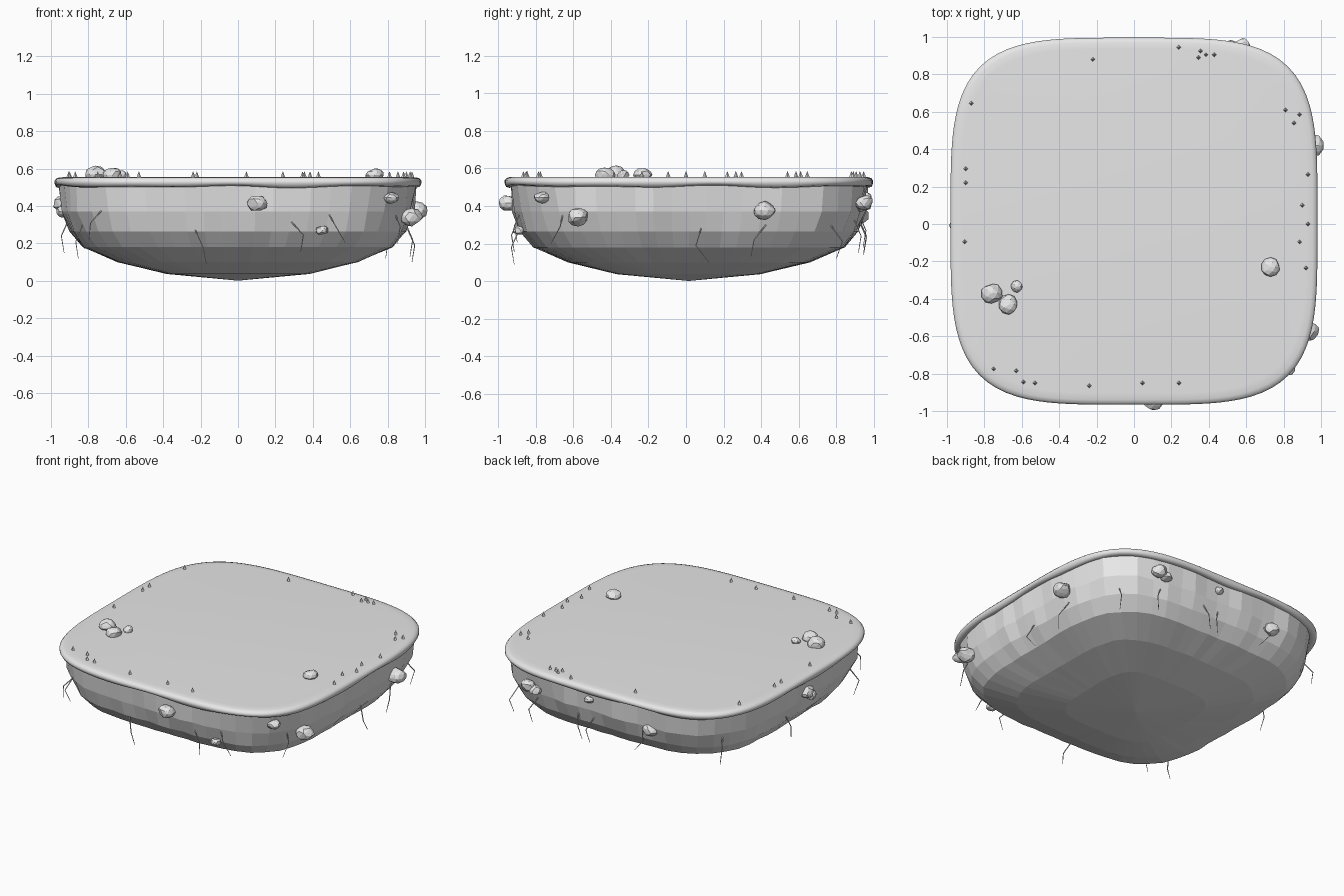
import bpy, bmesh, math, random
from mathutils import Vector

if "Cube" in bpy.data.objects:
    bpy.data.objects.remove(bpy.data.objects["Cube"])

random.seed(7)
CY = 0.015          # plan centre in y
grey = bpy.data.materials.new("stone grey")
grey.diffuse_color = (0.8, 0.8, 0.8, 1)
grey.use_nodes = True
grey.node_tree.nodes["Principled BSDF"].inputs["Base Color"].default_value = grey.diffuse_color


def outline(a, r):
    """Point of the rounded-square plan at angle a and half width r."""
    c, s = math.cos(a), math.sin(a)
    k = r * (c ** 4 + s ** 4) ** -0.25
    return c * k, s * k + CY


def finish(bm, name, smooth=False):
    bmesh.ops.recalc_face_normals(bm, faces=bm.faces)
    me = bpy.data.meshes.new(name)
    bm.to_mesh(me)
    bm.free()
    for p in me.polygons:
        p.use_smooth = smooth
    me.materials.append(grey)
    ob = bpy.data.objects.new(name, me)
    bpy.context.collection.objects.link(ob)
    return ob


def lathe(name, profile, n, jitter, smooth):
    """Stack rounded-square rings; profile rows are half width, z."""
    bm = bmesh.new()
    rings = []
    for i, (r, z) in enumerate(profile):
        ring = []
        for j in range(n):
            a = 2 * math.pi * j / n
            dr, dz = jitter(i, a)
            ring.append(bm.verts.new((*outline(a, r + dr), z + dz)))
        rings.append(ring)
    for lo, hi in zip(rings, rings[1:]):
        for j in range(n):
            k = (j + 1) % n
            bm.faces.new((lo[j], lo[k], hi[k], hi[j]))
    bm.faces.new(rings[-1])
    if profile[0][0] < 0.1:
        bm.faces.new(rings[0][::-1])
    return finish(bm, name, smooth)


# Faceted rock bowl underneath
bowl = [(0.01, 0.002), (0.38, 0.037), (0.64, 0.10), (0.825, 0.18),
        (0.895, 0.265), (0.935, 0.37), (0.95, 0.515)]
rough = [0, 0.004, 0.006, 0.006, 0.008, 0.012, 0.01]


def bowl_jitter(i, a):
    return random.uniform(-1, 1) * rough[i], 0


lathe("rock_bowl", bowl, 64, bowl_jitter, False)

# Smooth overhanging turf with a wavy lower edge
turf = [(0.93, 0.512), (0.955, 0.503), (0.973, 0.508), (0.981, 0.522),
        (0.981, 0.535), (0.972, 0.547), (0.955, 0.553), (0.92, 0.555)]


def turf_jitter(i, a):
    wave = 0.5 * math.sin(7 * a + 1) + 0.5 * math.sin(11 * a)
    return 0, (0.007 * wave if i < 3 else 0)


lathe("turf_top", turf, 128, turf_jitter, True)


# Chipped stones: lumpy icospheres
def stone(name, x, y, z, r, squash=0.85):
    bm = bmesh.new()
    bmesh.ops.create_icosphere(bm, subdivisions=2, radius=r)
    for _ in range(9):      # slice flat chips off the ball
        d = Vector([random.gauss(0, 1) for _ in range(3)]).normalized()
        limit = r * random.uniform(0.72, 0.9)
        for v in bm.verts:
            over = v.co.dot(d) - limit
            if over > 0:
                v.co -= d * over
    for v in bm.verts:
        v.co = Vector((v.co.x * 1.1, v.co.y * 1.1, v.co.z * squash)) + Vector((x, y, z))
    finish(bm, name)


side_stones = [(0.10, -0.94, 0.415, 0.055), (0.82, -0.77, 0.445, 0.04),
               (0.93, -0.575, 0.34, 0.058), (0.95, 0.42, 0.375, 0.06),
               (-0.94, -0.01, 0.415, 0.05), (-0.93, -0.06, 0.37, 0.04),
               (0.45, -0.89, 0.27, 0.032), (0.58, 0.945, 0.42, 0.05),
               (0.52, 0.945, 0.40, 0.04), (0.09, 0.955, 0.45, 0.03),
               (-0.37, 0.925, 0.345, 0.052)]
top_stones = [(-0.76, -0.37, 0.57, 0.054), (-0.67, -0.43, 0.565, 0.05),
              (-0.625, -0.335, 0.565, 0.031), (0.73, -0.23, 0.565, 0.047)]
for s in side_stones:
    stone("side_stone", *s)
for s in top_stones:
    stone("top_stone", *s)

# Tiny four-sided grass spikes near the edge
spikes = [(-.22, .88), (.24, .945), (.355, .925), (.345, .89), (.385, .905),
          (.43, .905), (-.87, .645), (-.9, .295), (-.9, .22), (-.905, -.095),
          (.81, .61), (.885, .585), (.855, .54), (.93, .265), (.9, .1),
          (.93, 0), (.885, -.095), (.92, -.235), (-.75, -.775), (-.63, -.785),
          (-.59, -.845), (-.53, -.85), (-.24, -.865), (.045, -.85), (.24, -.85)]
bm = bmesh.new()
for x, y in spikes:
    made = bmesh.ops.create_cone(bm, cap_ends=True, segments=4, radius1=0.013,
                                 radius2=0, depth=0.034)
    bmesh.ops.translate(bm, verts=made["verts"], vec=(x, y, 0.569))
finish(bm, "grass_spikes")


# Thin kinked roots: plan direction, top height, sideways drift at knee and tip
roots = [(-.76, -.85, .40, -.05, -.07), (-.23, -.9, .27, .05, .065),
         (.28, -.93, .335, .07, .06), (.5, -.93, .385, .03, .09),
         (-.87, -.68, .30, -.02, .01), (.9, .08, .28, -.03, .04),
         (.93, .45, .31, -.09, -.10), (.93, -.73, .38, .01, -.05),
         (.55, .93, .33, .03, .02), (.2, .93, .33, -.03, -.05),
         (.07, .92, .32, .04, .02), (-.3, .92, .36, -.02, .05),
         (-.82, .75, .35, .03, .04), (-.92, .2, .33, -.03, -.05),
         (.8, .8, .30, .03, .01)]
cu = bpy.data.curves.new("hanging_roots", 'CURVE')
cu.dimensions = '3D'
cu.bevel_depth = 0.004
cu.bevel_resolution = 0
cu.use_fill_caps = True
for x, y, z, knee, tip in roots:
    a = math.atan2(y - CY, x)
    # drift runs along x on the front and back, along y on the sides
    along = Vector((1, 0, 0)) if abs(y) > abs(x) else Vector((0, 1, 0))
    pts = [Vector((*outline(a, 0.905), z)),
           Vector((*outline(a, 0.945), z - 0.09)) + along * knee,
           Vector((*outline(a, 0.93), z - 0.18)) + along * tip]
    sp = cu.splines.new('POLY')
    sp.points.add(2)
    for p, co, rad in zip(sp.points, pts, (1, 0.8, 0.4)):
        p.co = (*co, 1)
        p.radius = rad
cu.materials.append(grey)
bpy.context.collection.objects.link(bpy.data.objects.new("hanging_roots", cu))
